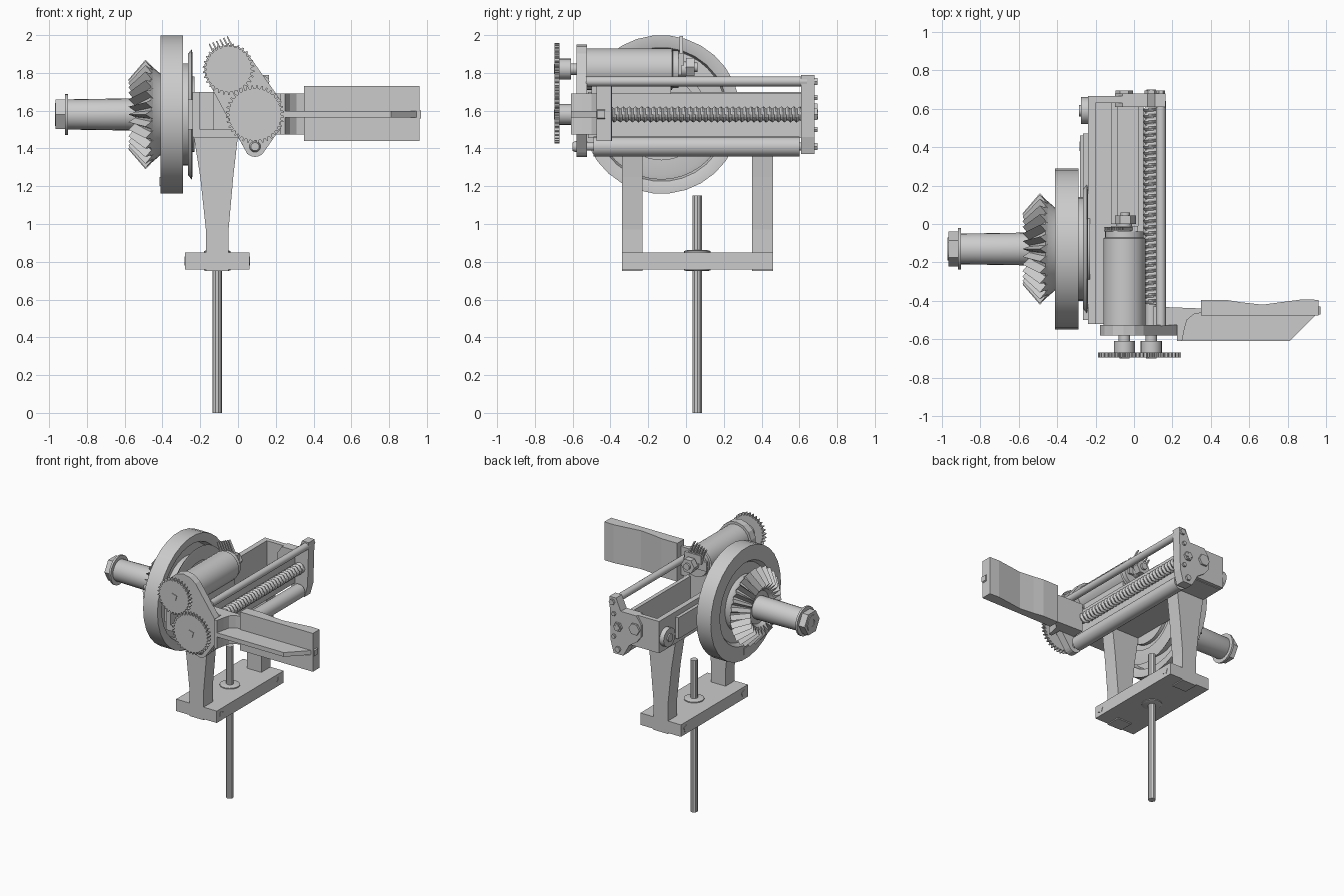
import bpy, bmesh, math
from mathutils import Vector

WY, WZ = -0.13, 1.58          # wheel axis
U, L = (-0.05, 1.82), (0.09, 1.58)   # upper / lower gear centres (x, z)

def put(axis, a, u, v):
    # a runs along the axis, (u, v) are the other two coordinates in order
    return {'x': (a, u, v), 'y': (u, a, v), 'z': (u, v, a)}[axis]

def finish(name, bm, smooth=False):
    bmesh.ops.recalc_face_normals(bm, faces=bm.faces)
    me = bpy.data.meshes.new(name)
    bm.to_mesh(me)
    bm.free()
    ob = bpy.data.objects.new(name, me)
    bpy.context.collection.objects.link(ob)
    if smooth:
        bpy.ops.object.select_all(action='DESELECT')
        ob.select_set(True)
        bpy.context.view_layer.objects.active = ob
        bpy.ops.object.shade_smooth_by_angle(angle=math.radians(35))
    return ob

def prism(name, axis, pts, a0, a1):
    bm = bmesh.new()
    lo = [bm.verts.new(put(axis, a0, *p)) for p in pts]
    hi = [bm.verts.new(put(axis, a1, *p)) for p in pts]
    bm.faces.new(lo)
    bm.faces.new(hi)
    n = len(pts)
    for i in range(n):
        j = (i + 1) % n
        bm.faces.new((lo[i], lo[j], hi[j], hi[i]))
    return finish(name, bm)

def box(name, x0, x1, y0, y1, z0, z1):
    return prism(name, 'z', [(x0, y0), (x1, y0), (x1, y1), (x0, y1)], z0, z1)

def lathe(name, axis, c, prof, n=32, closed=False, smooth=True, rot=0.0):
    # prof: (position along axis, radius); open profiles are capped
    bm = bmesh.new()
    rings = []
    for a, r in prof:
        rings.append([bm.verts.new(put(axis, a, c[0] + r * math.cos(rot + k * math.tau / n),
                                       c[1] + r * math.sin(rot + k * math.tau / n))) for k in range(n)])
    m = len(rings)
    for i in range(m if closed else m - 1):
        p, q = rings[i], rings[(i + 1) % m]
        for k in range(n):
            j = (k + 1) % n
            bm.faces.new((p[k], p[j], q[j], q[k]))
    if not closed:
        bm.faces.new(rings[0])
        bm.faces.new(rings[-1])
    return finish(name, bm, smooth)

def cyl(name, axis, c, r, a0, a1, n=24, smooth=True, rot=0.0):
    return lathe(name, axis, c, [(a0, r), (a1, r)], n, False, smooth, rot)

def gear(name, c, r, teeth, y0, y1):
    pts = []
    for i in range(teeth):
        for f, d in ((0.0, 0.018), (0.3, 0.016), (0.45, 0), (0.7, 0), (0.85, 0.016)):
            t = (i + f) * math.tau / teeth
            pts.append((c[0] + (r - d) * math.cos(t), c[1] + (r - d) * math.sin(t)))
    return prism(name, 'y', pts, y0, y1)

# Vertical rod and foot bar
cyl("vertical_rod", 'z', (-0.11, 0.06), 0.026, 0, 1.15, 10)
box("foot_bar", -0.28, 0.06, -0.34, 0.46, 0.76, 0.85)
lathe("rod_collar", 'z', (-0.11, 0.06), [(0.75, 0.055), (0.755, 0.07), (0.857, 0.07), (0.862, 0.05)], 24)
for i, y in enumerate((-0.285, 0.405)):
    cyl("foot_bar_bolt_%d" % i, 'x', (y, 0.805), 0.026, -0.283, 0.063, 4, False, 0.4)
    # Tapered legs
    prism("leg_%d" % i, 'y', [(-0.17, 0.752), (-0.05, 0.752), (-0.05, 0.97), (-0.025, 1.25), (0.0, 1.47),
                              (-0.235, 1.47), (-0.2, 1.25), (-0.17, 0.97)], y - 0.055, y + 0.055)

# Open trough body
box("trough_left_wall", -0.24, -0.20, -0.52, 0.66, 1.46, 1.70)
box("trough_floor", -0.235, 0.05, -0.52, 0.64, 1.455, 1.50)
box("trough_right_wall", 0.02, 0.05, -0.52, 0.61, 1.46, 1.69)
box("trough_back_wall", -0.24, 0.05, 0.63, 0.665, 1.46, 1.70)
box("trough_rib", -0.12, -0.085, 0.0, 0.63, 1.48, 1.53)
box("wall_rail", -0.265, -0.24, -0.50, 0.47, 1.50, 1.66)
cyl("wall_lug", 'x', (0.59, 1.56), 0.07, -0.275, -0.2, 20)
cyl("wall_lug_pin", 'x', (0.59, 1.56), 0.03, -0.285, -0.27, 12)

# Back end plate with nuts
prism("end_plate", 'y', [(-0.06, 1.50), (0.0, 1.46), (0.05, 1.37), (0.13, 1.37), (0.155, 1.46), (0.165, 1.79),
                         (0.11, 1.79), (0.07, 1.70), (-0.06, 1.70), (-0.1, 1.64), (-0.1, 1.55)], 0.61, 0.68)
for i, (x, z, r) in enumerate(((0.14, 1.755, 0.022), (0.125, 1.67, 0.016), (0.125, 1.50, 0.016),
                               (0.09, 1.41, 0.022), (-0.05, 1.60, 0.045), (0.09, 1.58, 0.035))):
    cyl("end_nut_%d" % i, 'y', (x, z), r, 0.66, 0.695, 6, False)
for x0, x1, z0, z1 in ((0.08, 0.1, 1.555, 1.605), (0.065, 0.115, 1.57, 1.59)):
    box("screw_end_cross", x0, x1, 0.69, 0.70, z0, z1)

# Front gear plate following the two gears
pts = []
for c, r, t0, t1 in ((U, 0.13, 40, 195), ((0.09, 1.41), 0.055, 215, 325), (L, 0.155, 335, 400)):
    for k in range(7):
        t = math.radians(t0 + (t1 - t0) * k / 6)
        pts.append((c[0] + r * math.cos(t), c[1] + r * math.sin(t)))
prism("gear_plate", 'y', pts, -0.58, -0.525)

# Spur gears, hubs and square shaft ends
for n, c, r, teeth in (("upper", U, 0.137, 30), ("lower", L, 0.155, 36)):
    gear(n + "_gear", c, r, teeth, -0.695, -0.67)
    cyl(n + "_gear_hub", 'y', c, 0.055, -0.67, -0.61, 20)
    cyl(n + "_gear_axle", 'y', c, 0.03, -0.62, -0.5, 16)
    cyl(n + "_gear_key", 'y', c, 0.03, -0.70, -0.66, 4, False, 0.5)

# Guide rod, roller and their ends
cyl("guide_rod", 'y', (0.14, 1.755), 0.026, -0.53, 0.64, 16)
lathe("roller", 'y', (0.09, 1.41), [(-0.55, 0.022), (-0.49, 0.022), (-0.49, 0.052), (0.60, 0.052),
                                   (0.60, 0.022), (0.65, 0.022)], 24)
lathe("roller_end", 'y', (0.09, 1.41), [(-0.60, 0.022), (-0.585, 0.03), (-0.56, 0.03)], 16)

# Lead screw with a helical thread
bm = bmesh.new()
N, S, y0, y1 = 16, 160, -0.42, 0.61
prev = None
for s in range(S + 1):
    y = y0 + (y1 - y0) * s / S
    ring = []
    for k in range(N):
        t = k * math.tau / N
        r = 0.029 + 0.015 * abs(((s / 5 + k / N) % 1) * 2 - 1)
        ring.append(bm.verts.new((L[0] + r * math.cos(t), y, L[1] + r * math.sin(t))))
    if prev:
        for k in range(N):
            j = (k + 1) % N
            bm.faces.new((prev[k], prev[j], ring[j], ring[k]))
    else:
        bm.faces.new(ring)
    prev = ring
bm.faces.new(prev)
finish("lead_screw", bm)
cyl("lead_screw_neck", 'y', L, 0.03, -0.54, -0.41, 16)

# Motor
lathe("motor", 'y', U, [(-0.53, 0.11), (-0.075, 0.11), (-0.07, 0.1), (-0.04, 0.1), (-0.04, 0.04), (0.0, 0.04)], 32)
box("motor_end_strap", -0.155, 0.02, -0.04, -0.025, 1.79, 1.86)
cyl("motor_end_nut", 'y', (-0.045, 1.83), 0.055, 0.0, 0.045, 6, False)
cyl("motor_end_pin", 'y', (-0.045, 1.83), 0.025, 0.04, 0.06, 12)
box("motor_cradle", -0.13, 0.03, -0.50, -0.08, 1.50, 1.75)
# Fan of brush bristles on the motor end
for i in range(6):
    x, z = -0.155 + i * 0.019, 1.955 + i * 0.008
    prism("bristle_%d" % i, 'y', [(x + 0.045, z - 0.1), (x + 0.055, z - 0.095), (x + 0.006, z), (x, z - 0.004)],
          -0.035, -0.015)
box("bristle_base", -0.12, 0.02, -0.04, -0.01, 1.84, 1.905)

# Side arm: mount block, horizontal fin, tall wavy plate
prism("arm_mount", 'z', [(0.1, -0.525), (0.1, -0.43), (0.36, -0.44), (0.36, -0.46), (0.31, -0.47), (0.275, -0.5),
                         (0.262, -0.55), (0.25, -0.61), (0.225, -0.61), (0.225, -0.525)], 1.475, 1.69)
prism("arm_fin", 'z', [(0.24, -0.61), (0.81, -0.61), (0.96, -0.46), (0.25, -0.46)], 1.565, 1.597)
prism("arm_plate", 'z', [(0.35, -0.475), (0.96, -0.475), (0.96, -0.395), (0.88, -0.392), (0.78, -0.405),
                         (0.67, -0.42), (0.56, -0.408), (0.48, -0.395), (0.35, -0.395)], 1.44, 1.73)
prism("arm_tip", 'y', [(0.95, 1.55), (0.97, 1.56), (0.97, 1.60), (0.95, 1.61)], -0.47, -0.43)

# Large wheel rim, web and right-hand flanges
C = (WY, WZ)
lathe("wheel_rim", 'x', C, [(-0.41, 0.42), (-0.29, 0.42), (-0.29, 0.39), (-0.30, 0.355), (-0.35, 0.34),
                            (-0.35, 0.10), (-0.38, 0.10), (-0.38, 0.29), (-0.41, 0.31)], 30, True)
lathe("wheel_flange", 'x', C, [(-0.36, 0.25), (-0.29, 0.27), (-0.255, 0.27), (-0.255, 0.2), (-0.23, 0.2)], 32)
lathe("backing_ring", 'x', C, [(-0.265, 0.32), (-0.245, 0.345), (-0.24, 0.32), (-0.24, 0.24), (-0.265, 0.24)],
      40, True)
box("rim_notch_block", -0.415, -0.37, WY - 0.03, WY + 0.03, 1.20, 1.25)

# Bevel gear: cone body plus ridged teeth
lathe("bevel_body", 'x', C, [(-0.36, 0.20), (-0.41, 0.215), (-0.46, 0.258), (-0.545, 0.14), (-0.52, 0.12),
                             (-0.52, 0.06)], 32)
bm = bmesh.new()
T = 28
for i in range(T):
    def at(x, r, d):
        t = (i + d) * math.tau / T
        return bm.verts.new((x, WY + r * math.cos(t), WZ + r * math.sin(t)))
    a, b, c = at(-0.545, 0.135, -0.45), at(-0.58, 0.185, 0), at(-0.545, 0.135, 0.45)
    d, e, f = at(-0.45, 0.25, -0.45), at(-0.49, 0.29, 0), at(-0.45, 0.25, 0.45)
    for q in ((a, b, c), (d, f, e), (a, d, e, b), (b, e, f, c), (a, c, f, d)):
        bm.faces.new(q)
finish("bevel_teeth", bm)

# Drive shaft with washer and hex end
lathe("drive_shaft", 'x', C, [(-0.915, 0.075), (-0.90, 0.08), (-0.58, 0.085), (-0.30, 0.085)], 24)
cyl("shaft_washer", 'x', C, 0.108, -0.915, -0.90, 24)
cyl("shaft_nut", 'x', C, 0.09, -0.965, -0.91, 6, False)
lathe("shaft_tip", 'x', C, [(-0.97, 0.025), (-0.97, 0.06), (-0.96, 0.06), (-0.96, 0.025)], 20, True)
